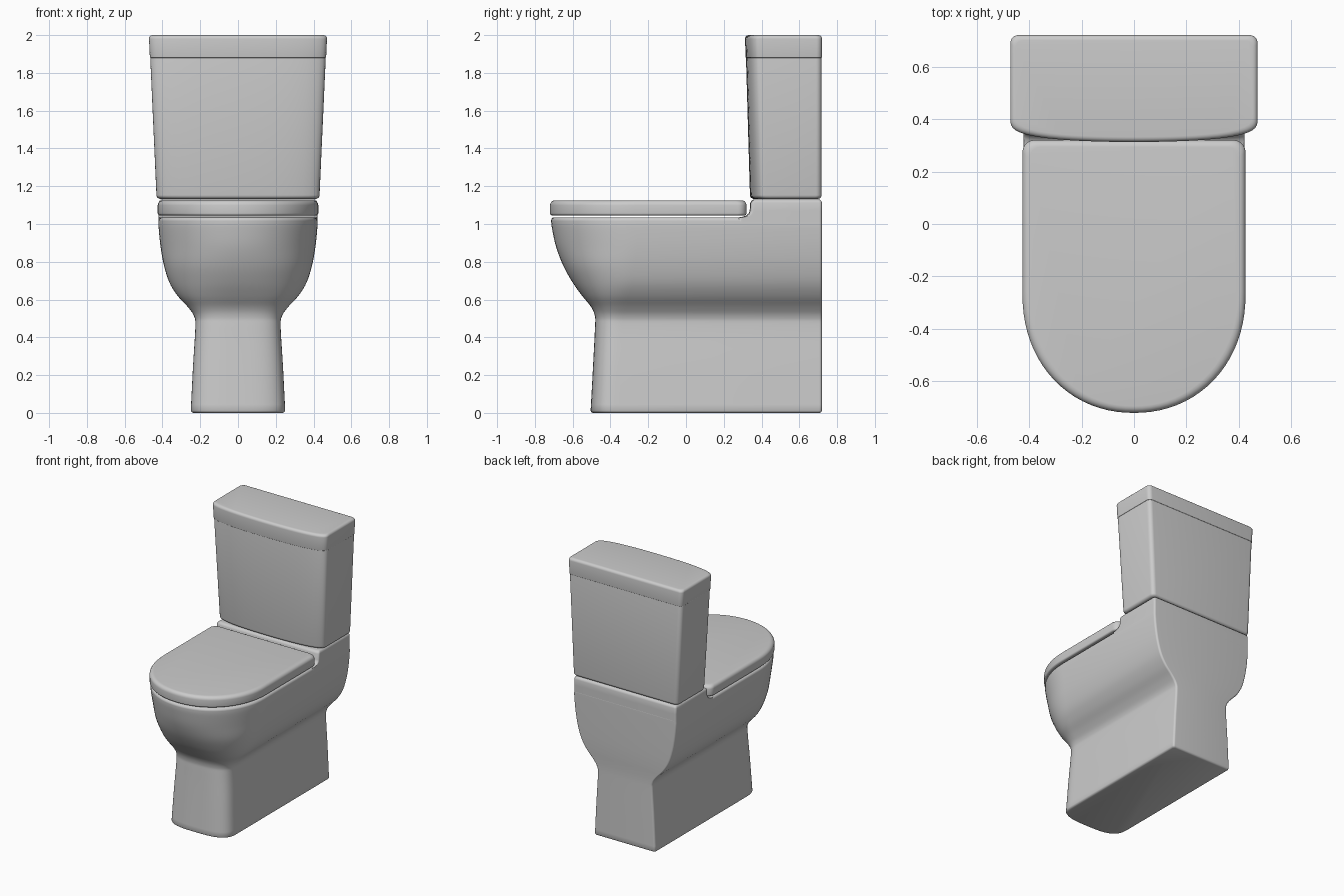
import bpy, bmesh, math

if "Cube" in bpy.data.objects:
    bpy.data.objects.remove(bpy.data.objects["Cube"])

BACK = 0.72


def outline(w, front, depth, n, back=BACK, rb=0.015, bow=0.0):
    """D-shaped plan: superellipse nose, straight sides, rounded back corners."""
    s = front + bow + depth
    pts = []
    for i in range(41):
        a = math.pi * i / 40
        c, q = -math.cos(a), math.sin(a)
        r = (abs(c) ** n + abs(q) ** n) ** (-1 / n)
        x = w * r * c
        pts.append((x, s - depth * r * q - bow * (1 - (x / w) ** 2) * (r * q)))
    for side in (1, -1):
        for k in range(7):
            a = math.pi / 2 * (k if side == 1 else 6 - k) / 6
            pts.append((side * (w - rb + rb * math.cos(a)), back - rb + rb * math.sin(a)))
    return pts


def loft(name, rings):
    """Skin a stack of (z, outline) rings and cap both ends."""
    bm = bmesh.new()
    loops = [[bm.verts.new((x, y, z)) for x, y in pts] for z, pts in rings]
    for a, b in zip(loops, loops[1:]):
        for i in range(len(a)):
            j = (i + 1) % len(a)
            bm.faces.new((a[i], a[j], b[j], b[i]))
    bm.faces.new(loops[0][::-1])
    bm.faces.new(loops[-1])
    bmesh.ops.recalc_face_normals(bm, faces=bm.faces)
    me = bpy.data.meshes.new(name)
    bm.to_mesh(me)
    bm.free()
    ob = bpy.data.objects.new(name, me)
    bpy.context.collection.objects.link(ob)
    bpy.ops.object.select_all(action='DESELECT')
    ob.select_set(True)
    bpy.context.view_layer.objects.active = ob
    bpy.ops.object.shade_smooth_by_angle(angle=math.radians(40))
    return ob


def rounded(z0, z1, r0, r1):
    """Heights and insets for a slab with rounded bottom and top edges."""
    steps = [math.pi / 2 * k / 5 for k in range(6)]
    low = [(z0 + r0 * (1 - math.cos(a)), r0 * (1 - math.sin(a))) for a in steps]
    # bottom: full inset at z0, none at z0 + r0
    low = [(z0 + r0 * (1 - math.cos(a)), r0 * (1 - math.sin(a))) for a in steps]
    high = [(z1 - r1 + r1 * math.sin(a), r1 * (1 - math.cos(a))) for a in steps]
    return low + high


def catmull(p, steps=5):
    p = [p[0]] + p + [p[-1]]
    out = []
    for a, b, c, d in zip(p, p[1:], p[2:], p[3:]):
        for k in range(steps):
            t = k / steps
            out.append([0.5 * (2 * v + (w - u) * t + (2 * u - 5 * v + 4 * w - x) * t * t
                               + (3 * v - u - 3 * w + x) * t ** 3)
                        for u, v, w, x in zip(a, b, c, d)])
    return out + [list(p[-1])]


# Pedestal and bowl: z, half width, front y, nose depth, squareness
profile = [
    (0.012, 0.25, -0.505, 0.15, 3.2),
    (0.25, 0.238, -0.492, 0.15, 3.2),
    (0.45, 0.226, -0.482, 0.15, 3.1),
    (0.51, 0.232, -0.482, 0.16, 3.0),
    (0.56, 0.265, -0.502, 0.19, 2.8),
    (0.62, 0.320, -0.550, 0.25, 2.5),
    (0.69, 0.363, -0.600, 0.32, 2.3),
    (0.78, 0.392, -0.650, 0.38, 2.2),
    (0.88, 0.410, -0.688, 0.43, 2.1),
    (0.98, 0.420, -0.710, 0.45, 2.1),
    (1.02, 0.420, -0.714, 0.45, 2.1),
]
body = [(z, outline(w, f, d, n)) for z, w, f, d, n in catmull(profile)]
foot = [(z, outline(0.25 - i, -0.505 + i, 0.15, 3.2, BACK - i))
        for z, i in ((0, 0.012), (0.004, 0.004))]
rim = [(z, outline(0.42 - i, -0.714 + i, 0.45, 2.1, BACK - i))
       for z, i in ((1.028, 0.003), (1.033, 0.008), (1.035, 0.016))]
loft("bowl_pedestal", foot + body + rim)

# Raised shelf behind the bowl, with a concave fillet at its front
shelf = [(1.0, 0.27, 0), (1.034, 0.27, 0), (1.037, 0.295, 0), (1.044, 0.317, 0),
         (1.055, 0.331, 0), (1.07, 0.337, 0), (1.112, 0.340, 0), (1.122, 0.345, 0.003),
         (1.128, 0.352, 0.009), (1.13, 0.362, 0.017)]
loft("cistern_shelf", [(z, outline(0.4205 - i, f, 0.05, 12, BACK - i)) for z, f, i in shelf])

# Closed seat lid floating just above the rim
loft("seat_lid", [(z, outline(0.425 - i, -0.72 + i, 0.45, 2.1, 0.32 - i, 0.045))
                  for z, i in rounded(1.045, 1.125, 0.012, 0.026)])


def tank_ring(z, inset):
    t = (z - 1.135) / 0.865
    return z, outline(0.433 + 0.039 * t - inset, 0.337 - 0.025 * t + inset, 0.085, 5,
                      BACK - inset, 0.03, 0.022)


# Cistern and its lid
loft("cistern", [tank_ring(z, i + 0.002) for z, i in rounded(1.133, 1.882, 0.02, 0.003)])
loft("cistern_lid", [tank_ring(z, i) for z, i in rounded(1.88, 2.0, 0.003, 0.02)])
